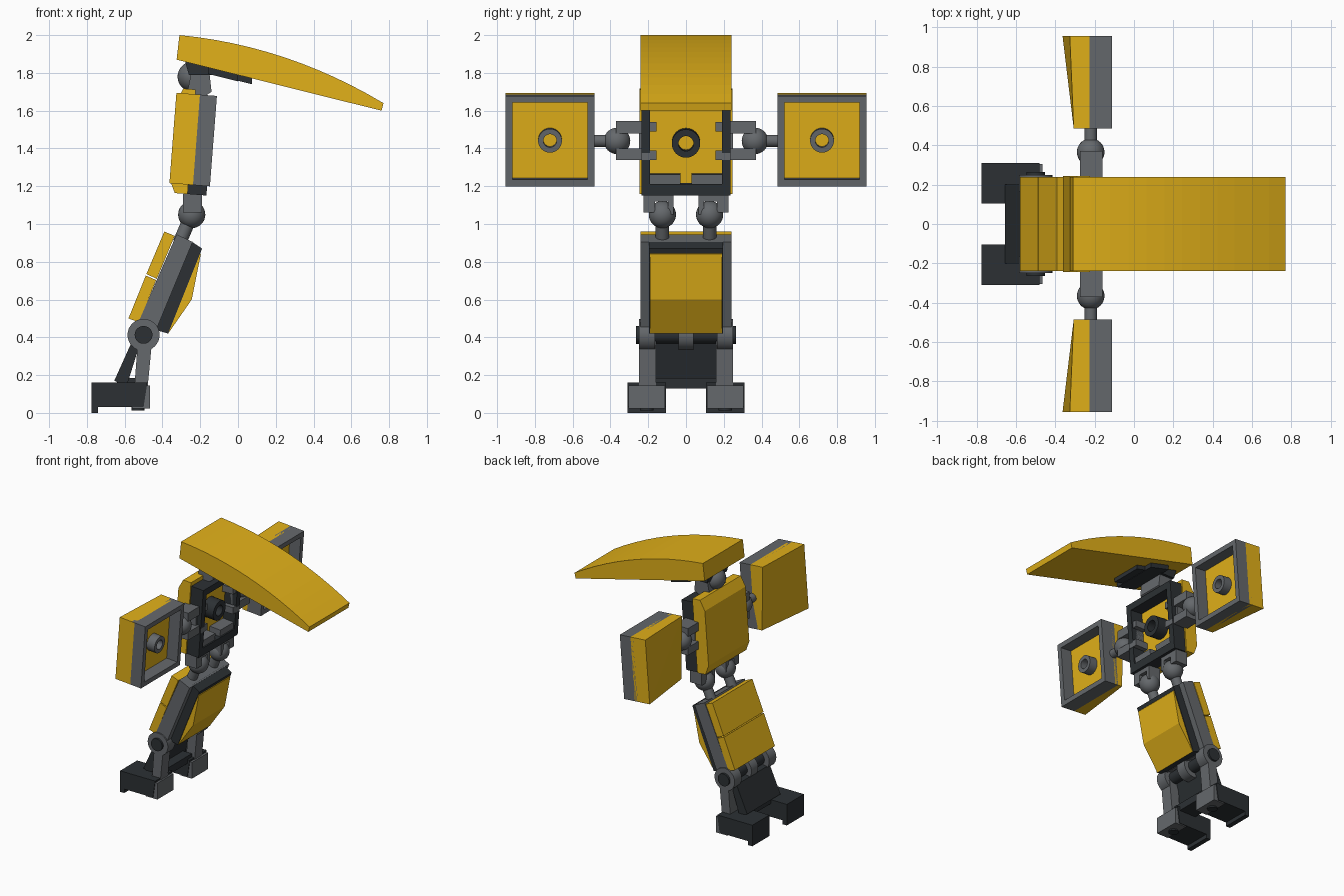
import bpy, bmesh
from math import radians
from mathutils import Matrix, Vector

if "Cube" in bpy.data.objects:
    bpy.data.objects.remove(bpy.data.objects["Cube"])


def material(name, rgb):
    m = bpy.data.materials.new(name)
    m.diffuse_color = (*rgb, 1)
    m.use_nodes = True
    m.node_tree.nodes["Principled BSDF"].inputs["Base Color"].default_value = m.diffuse_color
    return m


YELLOW = material("yellow", (0.76, 0.44, 0.01))
GREY = material("grey", (0.13, 0.14, 0.15))
DARK = material("dark", (0.025, 0.03, 0.034))
# upper body leans: local frame used by torso and shields
LEAN = Matrix.Translation((-0.185, 0, 1.443)) @ Matrix.Rotation(radians(4.4), 4, 'Y')
ID = Matrix()


def finish(name, bm, mat, mx=ID, smooth=False):
    bmesh.ops.transform(bm, matrix=mx, verts=bm.verts)
    bmesh.ops.recalc_face_normals(bm, faces=bm.faces)
    for f in bm.faces:
        f.smooth = smooth
    for e in bm.edges:
        e.smooth = e.calc_face_angle(0) < radians(35)
    me = bpy.data.meshes.new(name)
    bm.to_mesh(me)
    bm.free()
    me.materials.append(mat)
    ob = bpy.data.objects.new(name, me)
    bpy.context.collection.objects.link(ob)
    return ob


def prism(name, pts, y0, y1, mat, mx=ID):
    """x-z profile extruded along y"""
    bm = bmesh.new()
    f = bm.faces.new([bm.verts.new((x, y0, z)) for x, z in pts])
    ext = bmesh.ops.extrude_face_region(bm, geom=[f])
    vs = [v for v in ext["geom"] if isinstance(v, bmesh.types.BMVert)]
    bmesh.ops.translate(bm, verts=vs, vec=(0, y1 - y0, 0))
    return finish(name, bm, mat, mx)


def boxes(name, items, mat, mx=ID):
    """several boxes (x0,x1,y0,y1,z0,z1) in one object"""
    bm = bmesh.new()
    for x0, x1, y0, y1, z0, z1 in items:
        m = Matrix.Translation(((x0+x1)/2, (y0+y1)/2, (z0+z1)/2)) @ \
            Matrix.Diagonal((abs(x1-x0), abs(y1-y0), abs(z1-z0), 1))
        bmesh.ops.create_cube(bm, size=1, matrix=m)
    return finish(name, bm, mat, mx)


def rod(name, a, b, r, mat, mx=ID):
    a, b = Vector(a), Vector(b)
    bm = bmesh.new()
    m = Matrix.Translation((a+b)/2) @ (b-a).to_track_quat('Z', 'Y').to_matrix().to_4x4()
    bmesh.ops.create_cone(bm, cap_ends=True, segments=32, radius1=r, radius2=r,
                          depth=(b-a).length, matrix=m)
    return finish(name, bm, mat, mx, True)


def tube(name, c, x0, x1, r, ri, mat, mx):
    """hollow tube along x, from a spun rectangle"""
    bm = bmesh.new()
    vs = [bm.verts.new((x, c[0] + q, c[1])) for x, q in ((x0, r), (x1, r), (x1, ri), (x0, ri))]
    es = [bm.edges.new((vs[i], vs[(i+1) % 4])) for i in range(4)]
    bmesh.ops.spin(bm, geom=vs + es, cent=(0, *c), axis=(1, 0, 0), angle=radians(360), steps=32)
    bmesh.ops.remove_doubles(bm, verts=bm.verts, dist=1e-4)
    return finish(name, bm, mat, mx, True)


def ball(name, c, r, mat):
    bm = bmesh.new()
    bmesh.ops.create_uvsphere(bm, u_segments=32, v_segments=16, radius=r,
                              matrix=Matrix.Translation(c))
    return finish(name, bm, mat, ID, True)


# curved head blade, two halves
top = []
p0, p1, p2 = Vector((-0.31, 2.0)), Vector((0.26, 1.945)), Vector((0.77, 1.64))
for i in range(13):
    t = i / 12
    p = p0*(1-t)**2 + p1*2*t*(1-t) + p2*t*t
    top.append((p.x, p.y))
blade = top + [(0.76, 1.60), (-0.325, 1.87)]
for s in (1, -1):
    prism("head_blade", blade, 0, 0.24*s, YELLOW)

# neck
prism("head_plate", [(-0.28, 1.86), (0.075, 1.775), (0.075, 1.74), (-0.13, 1.79), (-0.26, 1.79)],
      -0.12, 0.12, DARK)
prism("head_plate_wide", [(-0.16, 1.83), (0.0, 1.79), (0.0, 1.755), (-0.16, 1.795)], -0.18, 0.18, DARK)
ball("neck_ball", (-0.24, 0, 1.78), 0.08, GREY)
prism("neck_bracket", [(-0.27, 1.69), (-0.25, 1.79), (-0.15, 1.79), (-0.14, 1.70), (-0.2, 1.66)],
      -0.1, 0.1, GREY)

# torso
prism("torso_shell", [(-0.06, -0.29), (-0.128, -0.29), (-0.16, -0.22), (-0.16, 0.19),
                      (-0.125, 0.265), (-0.06, 0.265)], -0.245, 0.245, YELLOW, LEAN)
boxes("torso_frame", [(-0.06, 0.04, -0.235, -0.19, -0.29, 0.235), (-0.06, 0.04, 0.19, 0.235, -0.29, 0.235),
                      (-0.06, 0.04, -0.19, 0.19, -0.29, -0.23), (-0.06, 0.04, -0.19, 0.19, 0.185, 0.235)],
      DARK, LEAN)
tube("torso_socket", (0, -0.015), -0.065, 0.03, 0.075, 0.04, DARK, LEAN)

for s in (1, -1):
    boxes("hip_mount", [(-0.06, 0.03, 0.03*s, 0.19*s, -0.235, -0.18)], GREY, LEAN)

    # shoulders
    boxes("shoulder_clip", [(-0.275, -0.16, 0.235*s, 0.37*s, 1.48, 1.545),
                            (-0.275, -0.16, 0.235*s, 0.37*s, 1.34, 1.40),
                            (-0.25, -0.15, 0.155*s, 0.235*s, 1.49, 1.54),
                            (-0.25, -0.15, 0.155*s, 0.235*s, 1.34, 1.39),
                            (-0.25, -0.18, 0.19*s, 0.25*s, 1.34, 1.54)], GREY)
    ball("shoulder_ball", (-0.22, 0.365*s, 1.44), 0.07, GREY)
    rod("shoulder_pin", (-0.22, 0.38*s, 1.44), (-0.22, 0.5*s, 1.44), 0.032, GREY)

    # arm shield: open grey tray with a faceted yellow back
    i, o, h, w = 0.485*s, 0.955*s, 0.24, 0.036*s
    boxes("shield_tray", [(-0.06, 0.055, i, i+w, -h, h), (-0.06, 0.055, o-w, o, -h, h),
                          (-0.06, 0.055, i+w, o-w, -h, -h+0.036),
                          (-0.06, 0.055, i+w, o-w, h-0.036, h)], GREY, LEAN)
    boxes("shield_floor", [(-0.085, -0.035, i, o, -h, h)], YELLOW, LEAN)
    tube("shield_socket", (0.72*s, 0), -0.04, 0.03, 0.063, 0.035, GREY, LEAN)
    bm = bmesh.new()
    v = [bm.verts.new(c) for c in (
        (-0.085, i, -h), (-0.085, o, -h), (-0.085, o, h), (-0.085, i, h),
        (-0.097, i, -h), (-0.16, o, -h), (-0.16, o, h), (-0.14, i, h))]
    for q in ((0, 1, 2, 3), (0, 1, 5, 4), (1, 2, 6, 5), (2, 3, 7, 6), (3, 0, 4, 7), (4, 5, 7), (5, 6, 7)):
        bm.faces.new([v[k] for k in q])
    finish("shield_facet", bm, YELLOW, LEAN)

    # hips
    ball("hip_ball", (-0.245, 0.125*s, 1.05), 0.072, GREY)
    rod("hip_pin", (-0.25, 0.125*s, 1.04), (-0.31, 0.125*s, 0.90), 0.036, GREY)
    boxes("hip_clip", [(-0.29, -0.19, 0.065*s, 0.095*s, 1.05, 1.16),
                       (-0.29, -0.19, 0.165*s, 0.225*s, 1.06, 1.16),
                       (-0.29, -0.19, 0.065*s, 0.225*s, 1.12, 1.16)], GREY)

    # knees and shins
    rod("knee_disc", (-0.5, 0.165*s, 0.413), (-0.5, 0.25*s, 0.413), 0.085, GREY)
    rod("knee_cap", (-0.5, 0.24*s, 0.413), (-0.5, 0.265*s, 0.413), 0.047, DARK)
    prism("shin_link", [(-0.53, 0.38), (-0.455, 0.38), (-0.48, 0.12), (-0.55, 0.12)],
          0.16*s, 0.25*s, GREY)

    # feet
    prism("foot_shell", [(-0.775, 0), (-0.74, 0), (-0.74, 0.03), (-0.5, 0.03), (-0.48, 0.16), (-0.775, 0.16)],
          0.105*s, 0.31*s, DARK)
    boxes("foot_plug", [(-0.56, -0.465, 0.11*s, 0.305*s, 0.022, 0.145)], GREY)
    rod("foot_peg", (-0.53, 0.208*s, 0.06), (-0.53, 0.208*s, 0.012), 0.035, DARK)

# thigh block
prism("thigh_body", [(-0.325, 0.945), (-0.24, 0.905), (-0.435, 0.435), (-0.525, 0.485)], -0.24, 0.24, GREY)
prism("thigh_front_frame", [(-0.25, 0.91), (-0.19, 0.87), (-0.37, 0.42), (-0.44, 0.44)], -0.195, 0.195, DARK)
prism("thigh_front_panel", [(-0.21, 0.86), (-0.197, 0.84), (-0.245, 0.60), (-0.37, 0.42), (-0.40, 0.45)],
      -0.19, 0.19, YELLOW)
prism("thigh_back_plate_upper", [(-0.39, 0.96), (-0.335, 0.937), (-0.43, 0.71), (-0.485, 0.735)],
      -0.24, 0.24, YELLOW)
prism("thigh_back_plate_lower", [(-0.488, 0.727), (-0.433, 0.703), (-0.525, 0.48), (-0.58, 0.50)],
      -0.24, 0.24, YELLOW)

# knee axle and calf plate
rod("knee_axle", (-0.5, -0.17, 0.413), (-0.5, 0.17, 0.413), 0.045, DARK)
rod("knee_knuckle", (-0.5, -0.04, 0.413), (-0.5, 0.04, 0.413), 0.08, GREY)
prism("calf_plate", [(-0.565, 0.37), (-0.515, 0.38), (-0.59, 0.14), (-0.655, 0.17)], -0.2, 0.2, DARK)
boxes("ankle_bar", [(-0.64, -0.5, -0.16, 0.16, 0.13, 0.185)], DARK)
